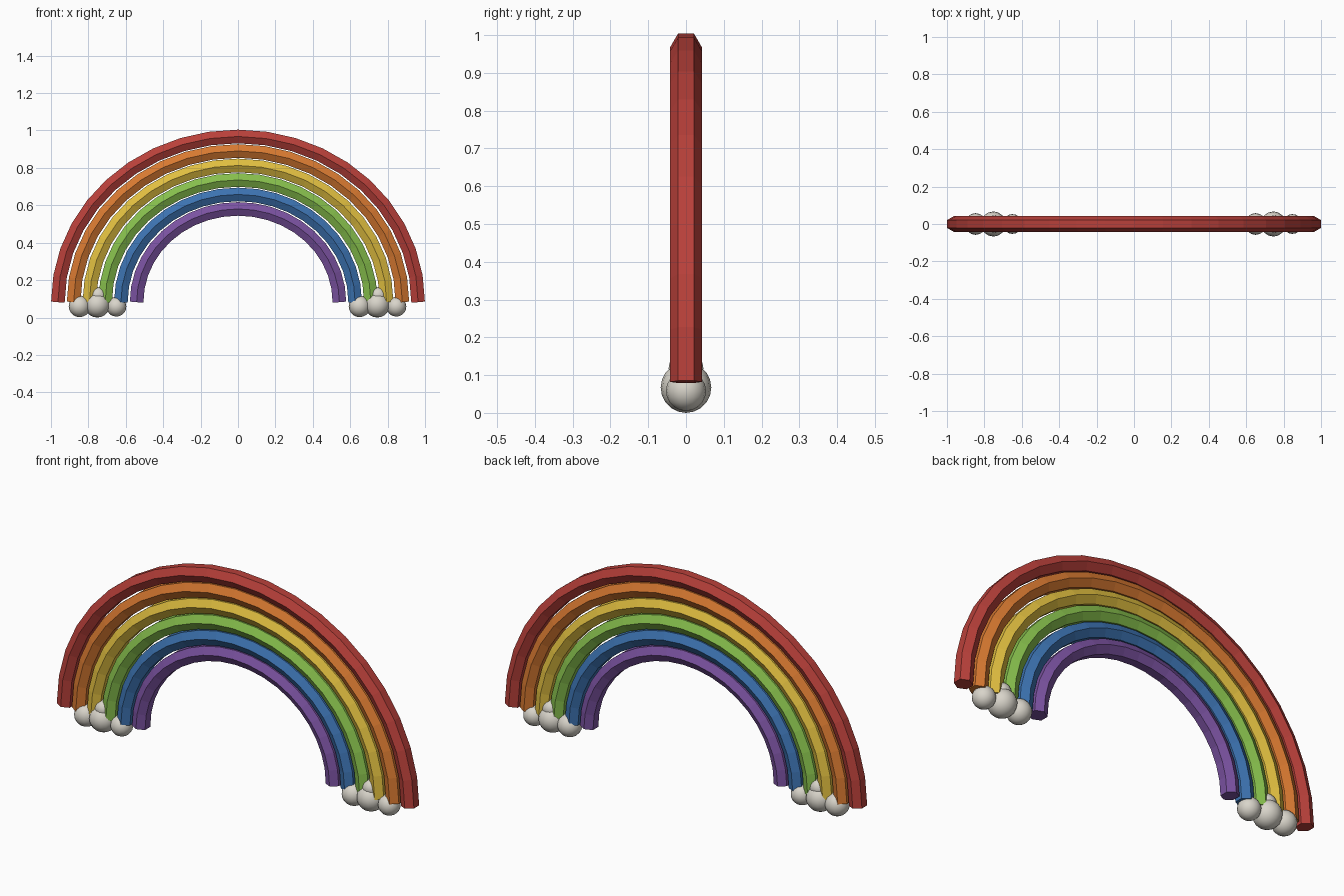
import bpy, bmesh
from math import sin, cos, pi
from mathutils import Vector

cube = bpy.data.objects.get("Cube")
if cube:
    bpy.data.objects.remove(cube, do_unlink=True)

SEGMENTS = 20      # steps along each arch
SIDES = 6          # hexagonal tube
TUBE_RADIUS = 0.042
FOOT_Z = 0.082
SQUASH = 0.92      # arch height relative to its half width


def make_material(name, rgb):
    mat = bpy.data.materials.new(name)
    mat.use_nodes = True
    mat.diffuse_color = (*rgb, 1)
    mat.node_tree.nodes["Principled BSDF"].inputs["Base Color"].default_value = (*rgb, 1)
    return mat


def make_object(name, bm, mat):
    bmesh.ops.recalc_face_normals(bm, faces=bm.faces)
    mesh = bpy.data.meshes.new(name)
    bm.to_mesh(mesh)
    bm.free()
    mesh.materials.append(mat)
    obj = bpy.data.objects.new(name, mesh)
    bpy.context.collection.objects.link(obj)
    return obj


def make_arch(name, half_width, mat):
    """Sweep a hexagon along half an ellipse and cap both feet."""
    path = [Vector((-half_width * cos(pi * i / SEGMENTS), 0,
                    FOOT_Z + half_width * SQUASH * sin(pi * i / SEGMENTS)))
            for i in range(SEGMENTS + 1)]
    across = Vector((0, 1, 0))
    bm = bmesh.new()
    rings = []
    for i, point in enumerate(path):
        tangent = (path[min(i + 1, SEGMENTS)] - path[max(i - 1, 0)]).normalized()
        outward = tangent.cross(across)
        angles = [2 * pi * k / SIDES for k in range(SIDES)]
        rings.append([bm.verts.new(point + TUBE_RADIUS * (across * cos(a) + outward * sin(a)))
                      for a in angles])
    for low, high in zip(rings, rings[1:]):
        for k in range(SIDES):
            n = (k + 1) % SIDES
            bm.faces.new((low[k], low[n], high[n], high[k]))
    bm.faces.new(rings[0])
    bm.faces.new(rings[-1])
    return make_object(name, bm, mat)


def make_cloud(name, centre_x, mat):
    """A cluster of overlapping puffs: offset along x, height, radius."""
    puffs = [(-0.095, 0.060, 0.058), (0, 0.067, 0.067),
             (0.102, 0.058, 0.053), (0.005, 0.118, 0.046)]
    bm = bmesh.new()
    for dx, z, radius in puffs:
        ball = bmesh.ops.create_uvsphere(bm, u_segments=16, v_segments=10, radius=radius)
        bmesh.ops.translate(bm, verts=ball["verts"], vec=(centre_x + dx, 0, z))
    for face in bm.faces:
        face.smooth = True
    return make_object(name, bm, mat)


# Coloured arches, from the outside in
bands = [
    ("red", (0.48, 0.051, 0.042)),
    ("orange", (0.68, 0.19, 0.03)),
    ("yellow", (0.745, 0.515, 0.051)),
    ("green", (0.238, 0.515, 0.072)),
    ("blue", (0.045, 0.168, 0.434)),
    ("purple", (0.195, 0.084, 0.352)),
]
for i, (colour, rgb) in enumerate(bands):
    make_arch(colour + "_arch", 0.963 - 0.0842 * i, make_material(colour, rgb))

# Clouds at the feet
cloud_grey = make_material("cloud grey", (0.69, 0.66, 0.59))
make_cloud("right_cloud", -0.752, cloud_grey)
make_cloud("left_cloud", 0.745, cloud_grey)
